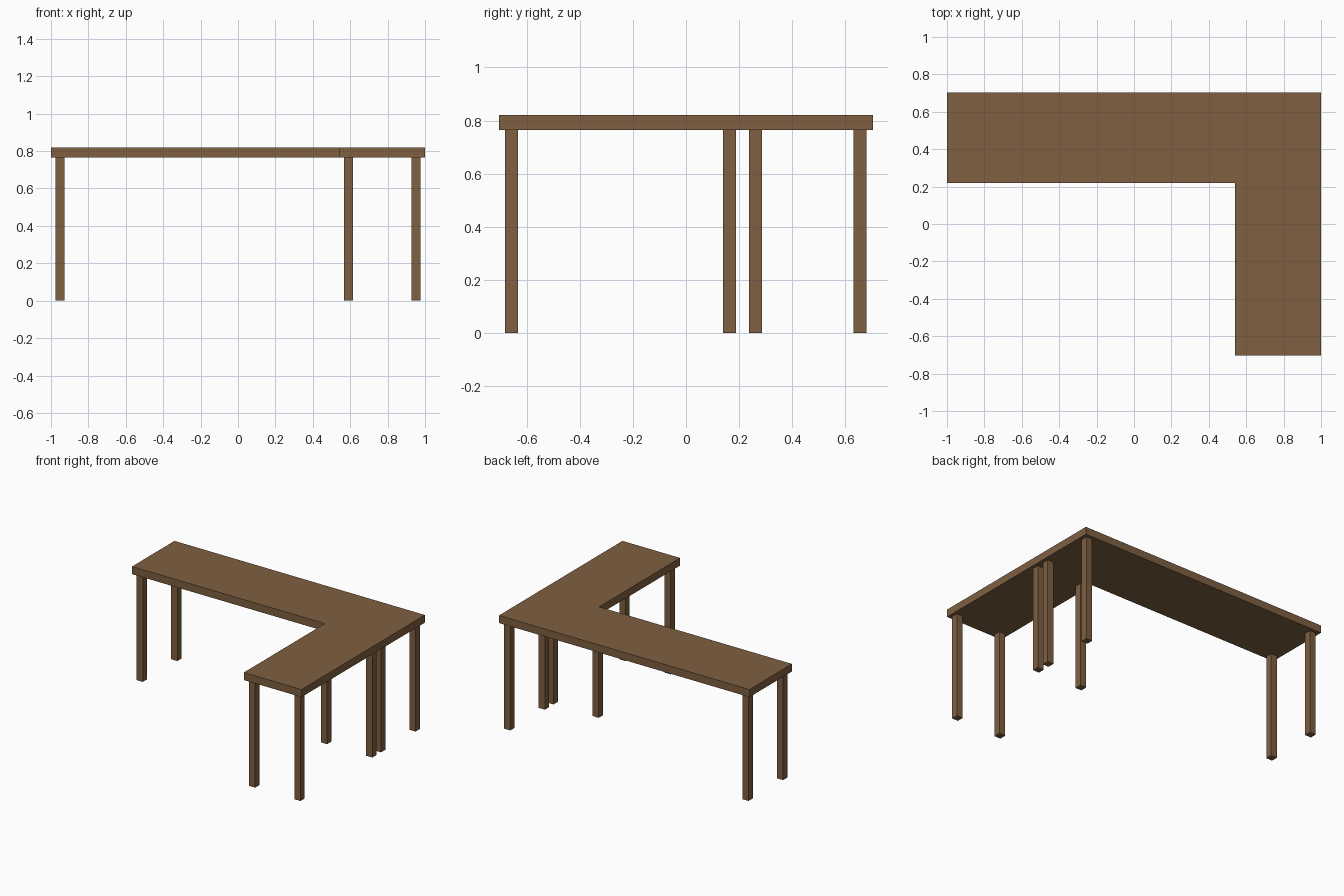
import bpy
import bmesh

if "Cube" in bpy.data.objects:
    bpy.data.objects.remove(bpy.data.objects["Cube"])

TOP_Z, UNDER_Z = 0.82, 0.765
LEG_W = 0.049

wood = bpy.data.materials.new("brown_wood")
wood.diffuse_color = (0.21, 0.115, 0.053, 1.0)
wood.use_nodes = True
wood.node_tree.nodes["Principled BSDF"].inputs["Base Color"].default_value = wood.diffuse_color


def extrude_profile(name, points, z0, z1):
    """Extrude a flat xy outline from z0 up to z1."""
    bm = bmesh.new()
    face = bm.faces.new([bm.verts.new((x, y, z0)) for x, y in points])
    geom = bmesh.ops.extrude_face_region(bm, geom=[face])["geom"]
    verts = [g for g in geom if isinstance(g, bmesh.types.BMVert)]
    bmesh.ops.translate(bm, verts=verts, vec=(0, 0, z1 - z0))
    bmesh.ops.recalc_face_normals(bm, faces=bm.faces)
    mesh = bpy.data.meshes.new(name)
    bm.to_mesh(mesh)
    bm.free()
    mesh.materials.append(wood)
    obj = bpy.data.objects.new(name, mesh)
    bpy.context.collection.objects.link(obj)
    return obj


def leg(name, x, y):
    h = LEG_W / 2
    extrude_profile(name, [(x - h, y - h), (x + h, y - h), (x + h, y + h), (x - h, y + h)],
                    0, UNDER_Z)


# L-shaped desktop
extrude_profile("desktop", [(-1, 0.22), (0.54, 0.22), (0.54, -0.704),
                            (1, -0.704), (1, 0.704), (-1, 0.704)], UNDER_Z, TOP_Z)

# Four legs under the main wing and four under the return wing
wings = {"main_leg": ((-0.951, 0.951), (0.262, 0.656)),
         "return_leg": ((0.59, 0.951), (-0.657, 0.164))}
for wing, (xs, ys) in wings.items():
    for x, side in zip(xs, ("left", "right")):
        for y, end in zip(ys, ("front", "back")):
            leg(f"{wing}_{end}_{side}", x, y)
